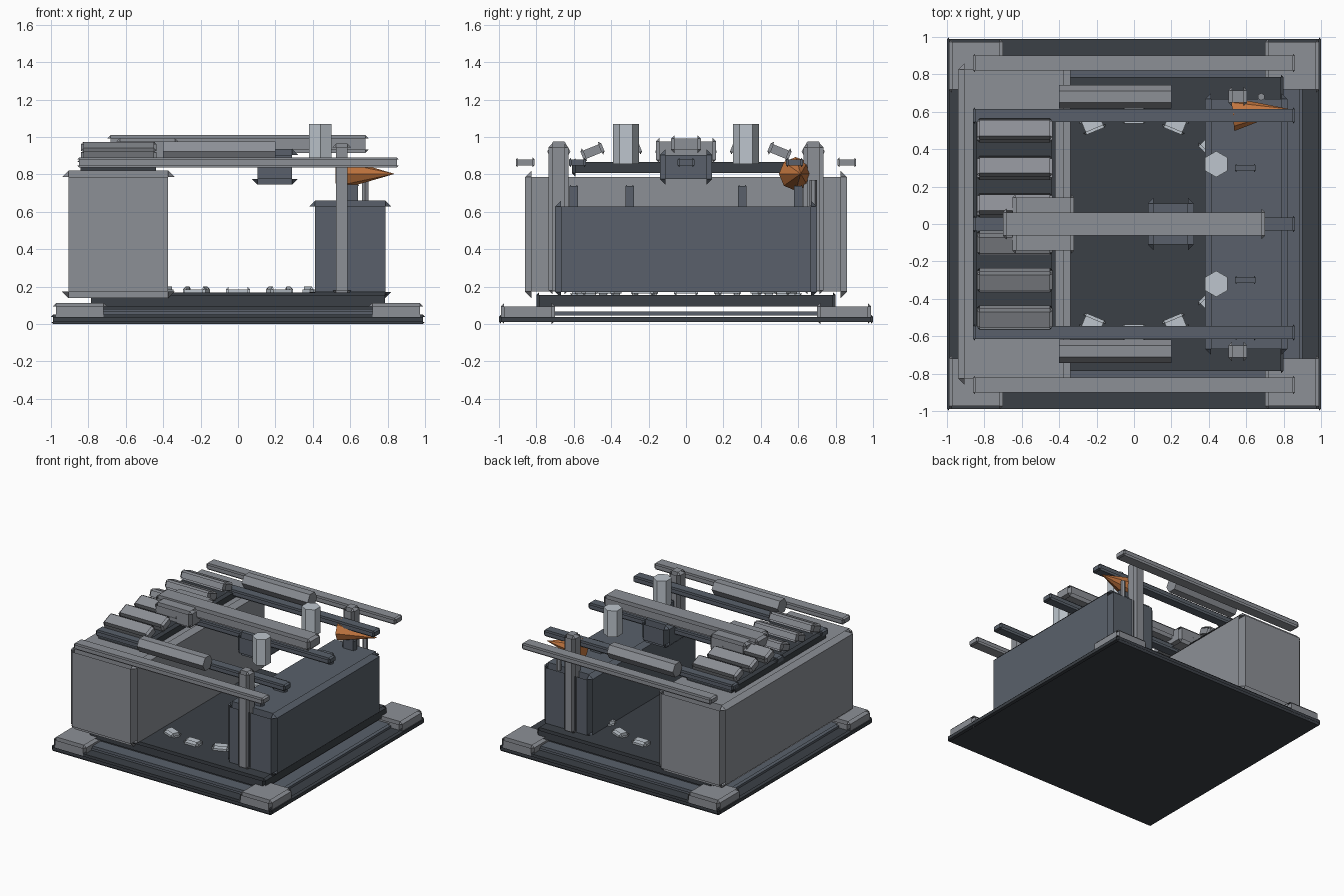
import bpy, bmesh, math
from mathutils import Vector

cube = bpy.data.objects.get("Cube")
if cube:
    bpy.data.objects.remove(cube, do_unlink=True)


def material(name, rgb):
    m = bpy.data.materials.new(name)
    m.use_nodes = True
    m.diffuse_color = (*rgb, 1)
    m.node_tree.nodes["Principled BSDF"].inputs["Base Color"].default_value = (*rgb, 1)
    return m


DARK = material("charcoal", (0.044, 0.051, 0.061))
SLATE = material("slate", (0.1, 0.118, 0.145))
GREY = material("mid grey", (0.265, 0.278, 0.305))
LIGHT = material("light grey", (0.51, 0.56, 0.61))
ORANGE = material("orange", (0.6, 0.2, 0.055))


def finish(name, bm, mat, loc, rot=(0, 0, 0)):
    for f in bm.faces:
        f.normal_update()
        if f.normal.dot(f.calc_center_median()) < 0:
            f.normal_flip()
    me = bpy.data.meshes.new(name)
    bm.to_mesh(me)
    bm.free()
    me.materials.append(mat)
    ob = bpy.data.objects.new(name, me)
    ob.location = loc
    ob.rotation_euler = rot
    bpy.context.collection.objects.link(ob)
    return ob


def panel_box(name, xs, ys, zs, c, mat, rot=(0, 0, 0)):
    """Box of outer panels, cut corner triangles and inset liner panels."""
    lo, hi = Vector((xs[0], ys[0], zs[0])), Vector((xs[1], ys[1], zs[1]))
    h = (hi - lo) / 2
    bm = bmesh.new()
    corner = {}
    signs = (-1, 1)
    for i in signs:
        for j in signs:
            for k in signs:
                tri = []
                for axis in range(3):
                    p = h - Vector((c, c, c))
                    p[axis] = h[axis]
                    tri.append(bm.verts.new((p.x * i, p.y * j, p.z * k)))
                corner[i, j, k] = tri
                bm.faces.new(tri)
    ring = ((-1, -1), (1, -1), (1, 1), (-1, 1))
    for s in signs:
        for shift in (0, 1):  # outer panels, then liners
            bm.faces.new([corner[s, a, b][shift] for a, b in ring])
            bm.faces.new([corner[a, s, b][1 + shift] for a, b in ring])
            bm.faces.new([corner[a, b, s][(2 + shift) % 3] for a, b in ring])
    return finish(name, bm, mat, (lo + hi) / 2, rot)


def prism(name, loc, r1, r2, depth, sides, mat, rot=(0, 0, 0)):
    bm = bmesh.new()
    bmesh.ops.create_cone(bm, cap_ends=True, segments=sides, radius1=r1, radius2=r2, depth=depth)
    return finish(name, bm, mat, loc, rot)


def span(centre, size):
    return (centre - size / 2, centre + size / 2)


# Base layers and corner feet
panel_box("base_plate", (-1, 1), (-1, 1), (0, 0.05), 0.012, DARK)
panel_box("inner_plate", (-0.9, 0.9), (-0.9, 0.9), (0.035, 0.08), 0.012, SLATE)
panel_box("floor_slab", (-0.8, 0.8), (-0.8, 0.8), (0.08, 0.17), 0.015, DARK)
for sx in (-1, 1):
    for sy in (-1, 1):
        panel_box("corner_foot", span(sx * 0.845, 0.29), span(sy * 0.845, 0.29),
                  (0.001, 0.113), 0.018, GREY)

# Ring of floor bolts
for i in range(16):
    a = i * math.tau / 16
    panel_box("floor_bolt", span(0.58 * math.cos(a), 0.085), span(0.58 * math.sin(a), 0.13),
              (0.15, 0.2), 0.014, LIGHT, (0, 0, a))

# Two main housings
panel_box("tall_housing", (-0.94, -0.34), (-0.86, 0.86), (0.14, 0.82), 0.033, GREY)
panel_box("low_housing", (0.38, 0.82), (-0.7, 0.7), (0.14, 0.66), 0.032, SLATE)

# Louvre tray with mirrored tilted louvres
panel_box("louvre_tray", (-0.86, -0.42), (-0.61, 0.61), (0.79, 0.885), 0.018, DARK)
for y in (-0.5, -0.3, -0.1, 0.1, 0.3, 0.5):
    tilt = math.radians(-22 if y > 0 else 22)
    panel_box("louvre", (-0.84, -0.435), span(y, 0.12), (0.885, 0.96), 0.014, GREY, (tilt, 0, 0))

# Long roof rails
for y in (-0.58, 0, 0.58):
    panel_box("inner_rail", (-0.86, 0.86), span(y, 0.09), (0.838, 0.89), 0.01, SLATE)
for s in (-1, 1):
    panel_box("outer_rail", (-0.86, 0.86), span(s * 0.86, 0.1), (0.838, 0.89), 0.01, GREY)
    prism("side_bar", (-0.1, s * 0.68, 0.922), 0.062, 0.062, 0.6, 6, GREY, (0, math.pi / 2, 0))
    panel_box("rail_post", (0.505, 0.605), span(s * 0.682, 0.105), (0.16, 0.965), 0.02, GREY)
    prism("hex_stack", (0.44, s * 0.32, 0.963), 0.07, 0.07, 0.215, 6, LIGHT)
    for y in (0.3, 0.6):
        panel_box("housing_lug", (0.54, 0.65), span(s * y, 0.045), (0.6, 0.745), 0.008, SLATE)

# Central beam, its saddle and hanging block
panel_box("centre_beam", (-0.7, 0.7), (-0.08, 0.08), (0.915, 1.01), 0.018, GREY)
panel_box("beam_saddle", (-0.65, -0.32), (-0.16, 0.16), (0.86, 0.995), 0.018, GREY)
panel_box("hanging_block", (0.075, 0.32), (-0.14, 0.14), (0.745, 0.935), 0.03, SLATE)

# Orange cone and its peg
prism("pointer_cone", (0.683, 0.6, 0.803), 0.09, 0, 0.31, 8, ORANGE,
      (0, math.pi / 2, math.radians(5)))
prism("cone_peg", (0.68, 0.68, 0.7), 0.02, 0.02, 0.14, 6, GREY)
